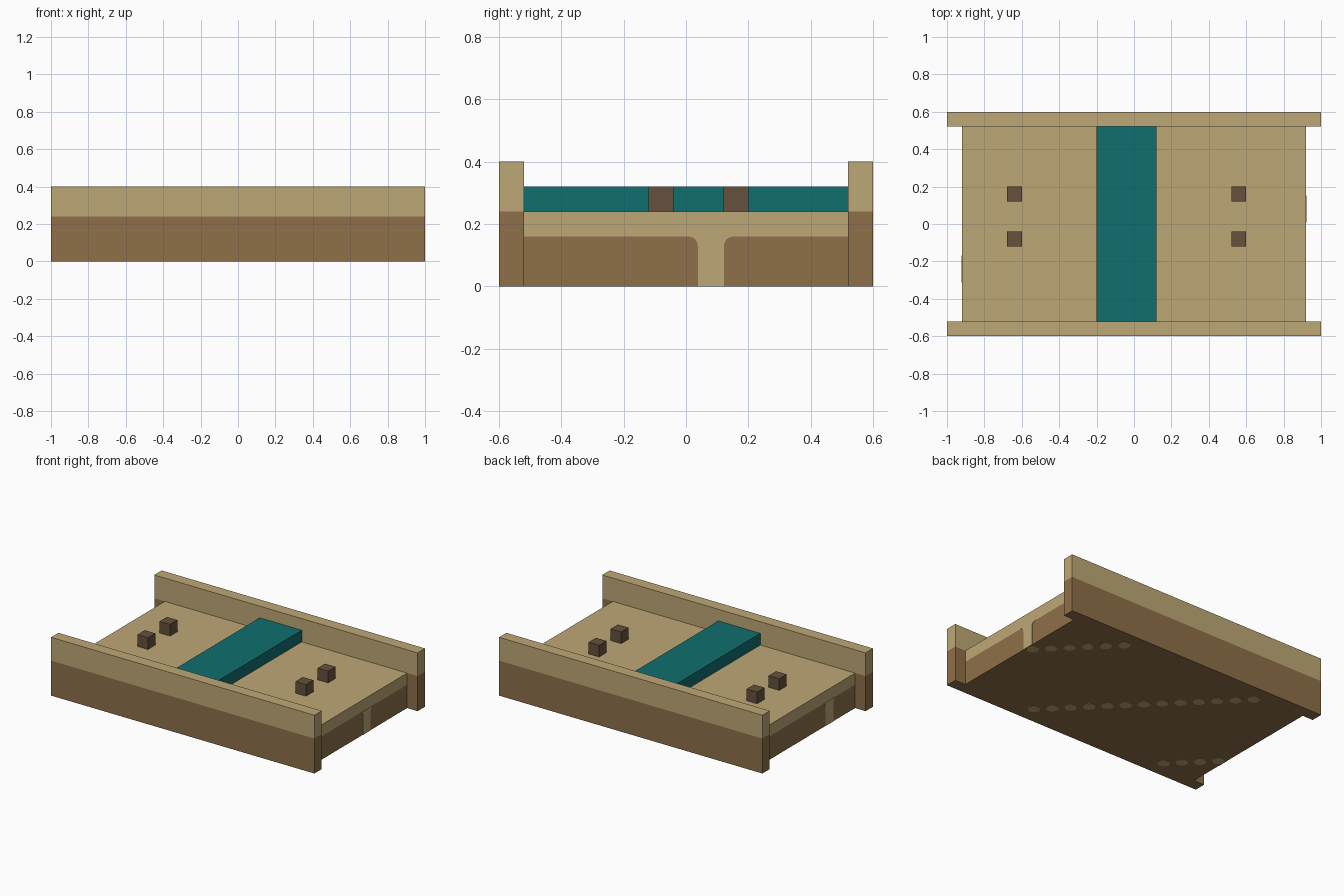
import bpy, bmesh, math

if "Cube" in bpy.data.objects:
    bpy.data.objects.remove(bpy.data.objects["Cube"])


def material(name, rgb):
    m = bpy.data.materials.new(name)
    lin = [((c / 255 + 0.055) / 1.055) ** 2.4 for c in rgb]
    m.diffuse_color = (*lin, 1)
    m.use_nodes = True
    m.node_tree.nodes["Principled BSDF"].inputs["Base Color"].default_value = m.diffuse_color
    return m


tan = material("light_tan", (189, 167, 118))
brown = material("earth_brown", (142, 112, 73))
teal = material("deep_teal", (15, 110, 111))
dark = material("dark_brown", (102, 81, 60))


def finish(name, bm, mats):
    bmesh.ops.recalc_face_normals(bm, faces=bm.faces)
    me = bpy.data.meshes.new(name)
    bm.to_mesh(me)
    bm.free()
    ob = bpy.data.objects.new(name, me)
    for m in mats:
        me.materials.append(m)
    bpy.context.collection.objects.link(ob)
    return ob


def box(name, x0, x1, y0, y1, z0, z1, mats, split=None):
    """Box; faces above the split height take the second colour."""
    bm = bmesh.new()
    bmesh.ops.create_cube(bm, size=1)
    for v in bm.verts:
        v.co = (x1 if v.co.x > 0 else x0,
                y1 if v.co.y > 0 else y0,
                z1 if v.co.z > 0 else z0)
    if split is not None:
        bmesh.ops.bisect_plane(bm, geom=bm.verts[:] + bm.edges[:] + bm.faces[:],
                               plane_co=(0, 0, split), plane_no=(0, 0, 1))
        for f in bm.faces:
            f.material_index = int(f.calc_center_median().z > split)
    return finish(name, bm, mats)


# Deck and the two raised side rails
box("deck", -0.92, 0.92, -0.52, 0.52, 0, 0.24, [brown, tan], 0.16)
box("front_rail", -1, 1, -0.6, -0.52, 0, 0.4, [brown, tan], 0.24)
box("back_rail", -1, 1, 0.52, 0.6, 0, 0.4, [brown, tan], 0.24)

# Raised cross strip
box("cross_strip", -0.2, 0.12, -0.52, 0.52, 0.24, 0.32, [teal])

# Four pegs
for x in (-0.64, 0.56):
    for y in (-0.08, 0.16):
        box("peg", x - 0.04, x + 0.04, y - 0.04, y + 0.04, 0.24, 0.32, [dark])


# Painted post with flared top on each end of the deck
def end_post(name, x, yc):
    r, half = 0.03, 0.042
    side = [(half, 0), (half, 0.16 - r)]
    for i in range(1, 5):
        a = math.radians(90 * i / 4)
        side.append((half + r - r * math.cos(a), 0.16 - r + r * math.sin(a)))
    outline = side + [(-y, z) for y, z in reversed(side)]
    bm = bmesh.new()
    f = bm.faces.new([bm.verts.new((x, yc + y, z)) for y, z in outline])
    out = bmesh.ops.extrude_face_region(bm, geom=[f])
    for v in out["geom"]:
        if isinstance(v, bmesh.types.BMVert):
            v.co.x += math.copysign(0.002, x)
    finish(name, bm, [tan])


end_post("right_end_post", 0.92, 0.08)
end_post("left_end_post", -0.92, -0.24)

# Diagonal rows of round spots painted under the deck
bm = bmesh.new()
for x, y, count in ((0.88, 0.08, 6), (0.4, -0.48, 13), (-0.64, -0.48, 4)):
    for k in range(count):
        ring = [bm.verts.new((x - 0.08 * k + 0.038 * math.cos(math.tau * i / 12),
                              y + 0.08 * k + 0.038 * math.sin(math.tau * i / 12),
                              -0.001)) for i in range(12)]
        bm.faces.new(ring)
for f in bm.faces:
    f.normal_update()
spots = bmesh.ops.extrude_face_region(bm, geom=bm.faces[:])
for v in spots["geom"]:
    if isinstance(v, bmesh.types.BMVert):
        v.co.z = 0.001
finish("underside_spots", bm, [tan])
